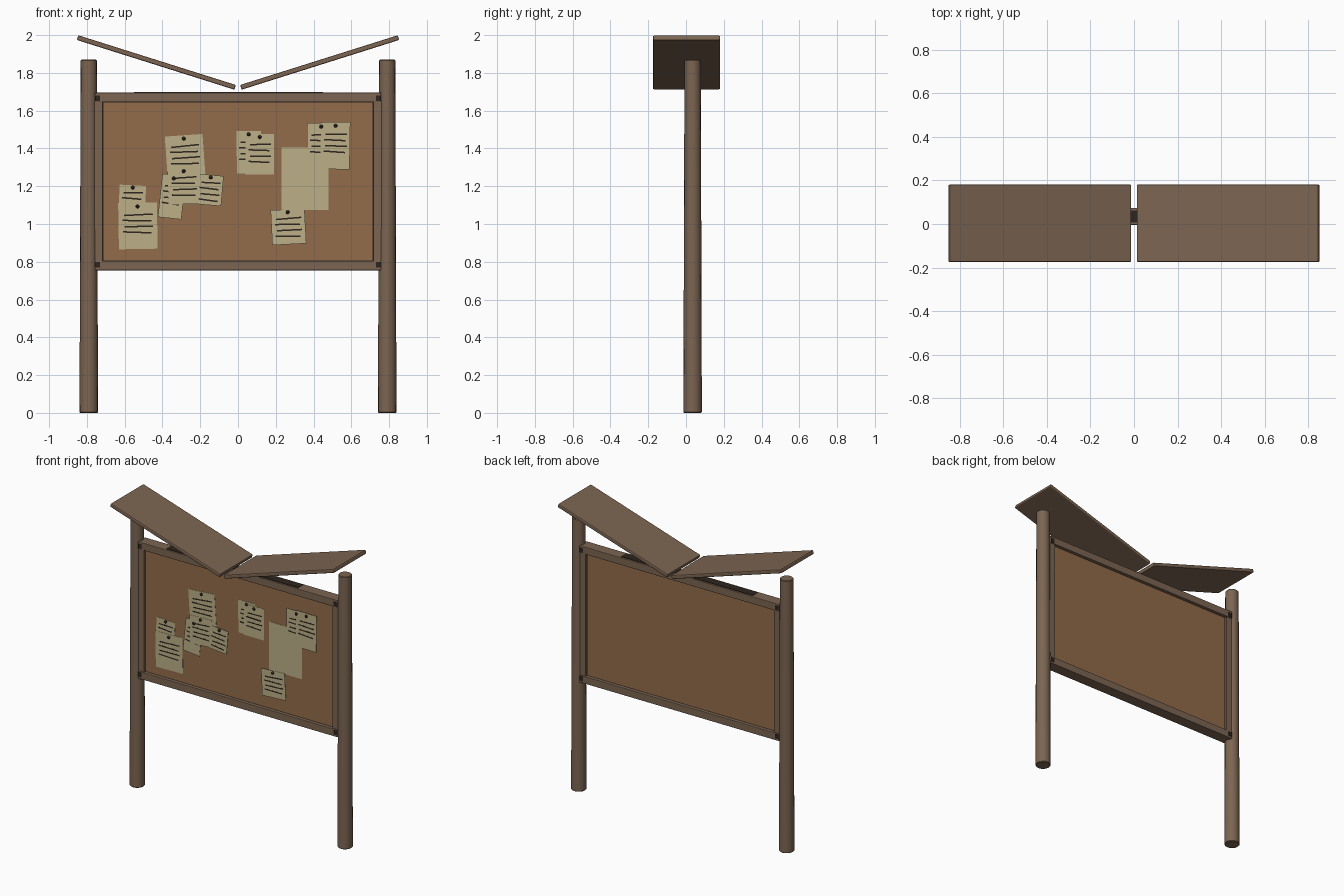
import bpy, bmesh, math
from mathutils import Matrix, Vector

cube = bpy.data.objects.get("Cube")
if cube:
    bpy.data.objects.remove(cube, do_unlink=True)


def material(name, rgb):
    m = bpy.data.materials.new(name)
    lin = [((c / 255 + 0.055) / 1.055) ** 2.4 for c in rgb] + [1.0]
    m.use_nodes = True
    m.diffuse_color = lin
    m.node_tree.nodes["Principled BSDF"].inputs["Base Color"].default_value = lin
    return m


WOOD = material("weathered_wood", (124, 101, 82))
CORK = material("cork_board", (146, 108, 74))
PAPER = material("old_paper", (188, 176, 137))
DARK = material("dark_brown", (46, 37, 30))


def finish(name, bm, mat, smooth=False):
    mesh = bpy.data.meshes.new(name)
    bm.to_mesh(mesh)
    bm.free()
    mesh.materials.append(mat)
    obj = bpy.data.objects.new(name, mesh)
    bpy.context.collection.objects.link(obj)
    if smooth:
        bpy.ops.object.select_all(action='DESELECT')
        obj.select_set(True)
        bpy.context.view_layer.objects.active = obj
        bpy.ops.object.shade_smooth_by_angle(angle=math.radians(40))
    return obj


def add_box(bm, centre, size, turn=0):
    """Box turned about the y axis."""
    mat = (Matrix.Translation(centre) @ Matrix.Rotation(turn, 4, 'Y')
           @ Matrix.Diagonal((*size, 1)))
    bmesh.ops.create_cube(bm, size=1, matrix=mat)


def box(name, centre, size, mat, turn=0, bevel=0):
    bm = bmesh.new()
    add_box(bm, centre, size, turn)
    if bevel:
        bmesh.ops.bevel(bm, geom=bm.edges[:], offset=bevel, segments=2,
                        affect='EDGES', profile=0.5)
    return finish(name, bm, mat)


MID = 0.035  # depth of the posts and board

for side, s in (("left", 1), ("right", -1)):
    # Tapered round post
    bm = bmesh.new()
    bmesh.ops.create_cone(bm, cap_ends=True, segments=16, radius1=0.049, radius2=0.043,
                          depth=1.87, matrix=Matrix.Translation((s * 0.79, MID, 0.935)))
    rims = [e for e in bm.edges if abs(e.verts[0].co.z - e.verts[1].co.z) < 0.01]
    bmesh.ops.bevel(bm, geom=rims, offset=0.004, segments=1, affect='EDGES')
    finish(side + "_post", bm, WOOD, smooth=True)

    # Roof plank, rising outwards
    box(side + "_roof_plank", (s * 0.432, 0.003, 1.855), (0.875, 0.355, 0.026), WOOD,
        turn=-s * math.radians(17.5), bevel=0.006)

    # Upright frame rail
    box(side + "_frame_rail", (s * 0.738, MID, 1.225), (0.042, 0.066, 0.86), WOOD)

# Horizontal frame rails
for name, z in (("top_frame_rail", 1.67), ("bottom_frame_rail", 0.78)):
    box(name, (0, MID, z), (1.516, 0.078, 0.05), WOOD, bevel=0.003)

# Dark inlay along the top rail
box("top_rail_inlay", (-0.05, MID, 1.696), (1.0, 0.055, 0.004), DARK)

# Dark corner joints on both faces
bm = bmesh.new()
for x in (-0.743, 0.743):
    for z in (0.784, 1.666):
        for y in (-0.004, 0.074):
            add_box(bm, (x, y, z), (0.026, 0.005, 0.03))
finish("corner_joints", bm, DARK)

# Cork panel with a shadowed rebate around it
box("panel_rebate", (0, MID, 1.225), (1.46, 0.032, 0.86), DARK)
box("cork_panel", (0, MID, 1.225), (1.424, 0.04, 0.834), CORK)

# Notices: x, z, width, height, tilt in degrees, number of written lines
NOTICES = [
    (-0.28, 1.36, 0.20, 0.22, 4, 4),
    (-0.56, 1.13, 0.14, 0.15, -3, 3),
    (-0.53, 0.99, 0.205, 0.245, 1, 4),
    (-0.35, 1.145, 0.125, 0.23, -6, 4),
    (-0.285, 1.20, 0.17, 0.19, 2, 4),
    (-0.15, 1.18, 0.135, 0.16, -5, 4),
    (0.058, 1.38, 0.13, 0.225, 1, 4),
    (0.115, 1.37, 0.15, 0.215, 0, 4),
    (0.355, 1.24, 0.25, 0.33, 0, 0),
    (0.44, 1.415, 0.15, 0.24, 0, 4),
    (0.515, 1.415, 0.155, 0.25, -1, 4),
    (0.267, 0.985, 0.18, 0.185, 3, 4),
]
sheets, ink, pins = bmesh.new(), bmesh.new(), bmesh.new()
for i, (x, z, w, h, tilt, lines) in enumerate(NOTICES):
    turn = -math.radians(tilt)
    spin = Matrix.Rotation(turn, 3, 'Y')
    y = 0.013 - 0.0018 * (i % 6)

    def place(u, v, lift):
        return Vector((x, y - lift, z)) + spin @ Vector((u, 0, v))

    add_box(sheets, place(0, 0, 0), (w, 0.0015, h), turn)
    if not lines:
        continue
    for k in range(lines):
        slant = math.radians((-2, 2, 0, 3)[k])
        add_box(ink, place(0.004 * (-1) ** k, h * 0.24 - 0.031 * k, 0.0009),
                (w * 0.74, 0.001, 0.008), turn + slant)
    bmesh.ops.create_uvsphere(pins, u_segments=8, v_segments=6, radius=0.01,
                              matrix=Matrix.Translation(place(0, h * 0.42, 0.003)))
finish("paper_notices", sheets, PAPER)
finish("written_lines", ink, DARK)
finish("push_pins", pins, DARK, smooth=True)
